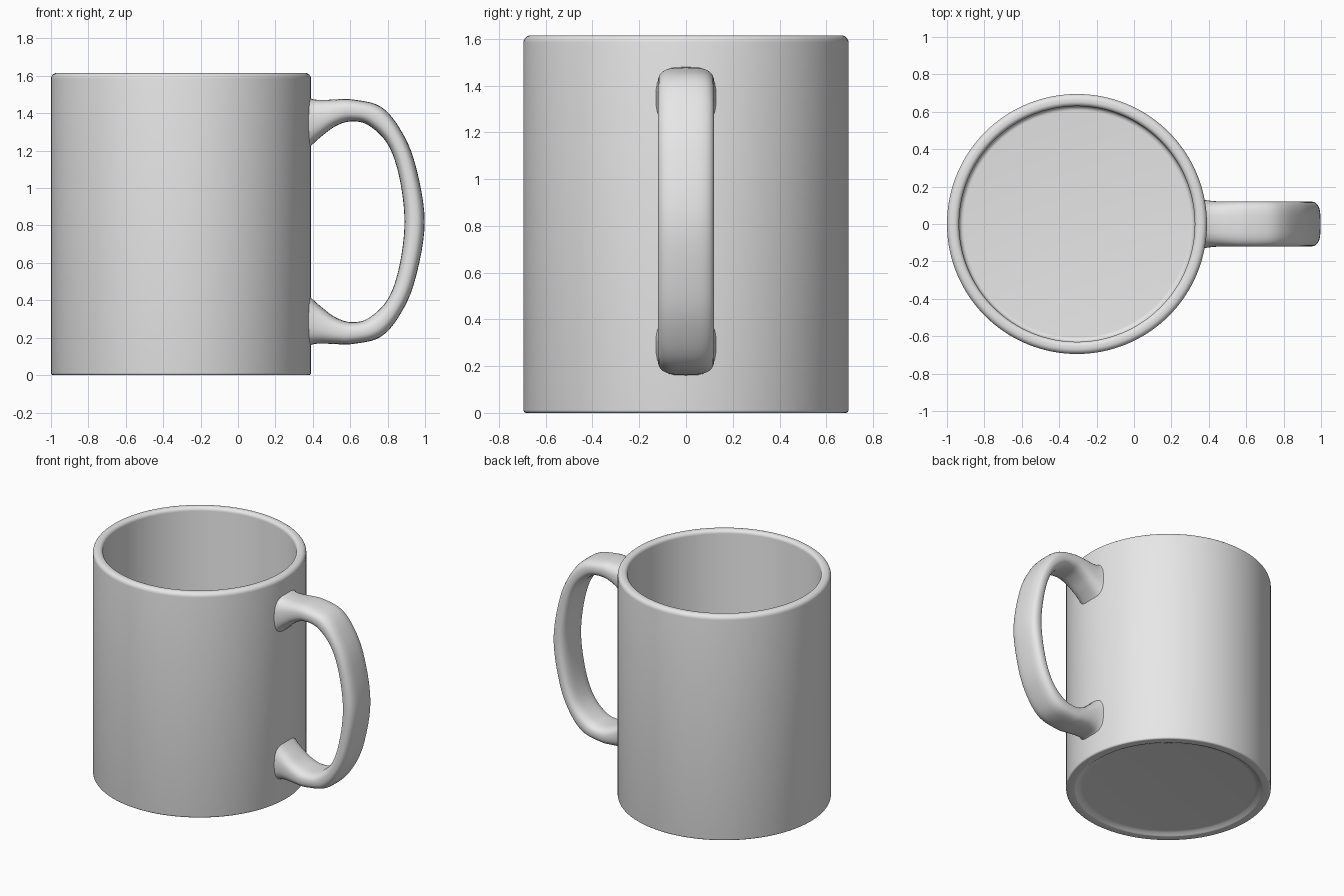
import bpy, bmesh, math

if "Cube" in bpy.data.objects:
    bpy.data.objects.remove(bpy.data.objects["Cube"])

CX, R, H, MID = -0.305, 0.695, 1.615, 0.82

grey = bpy.data.materials.new("light grey ceramic")
grey.diffuse_color = (0.8, 0.8, 0.8, 1)
grey.use_nodes = True
grey.node_tree.nodes["Principled BSDF"].inputs["Base Color"].default_value = grey.diffuse_color


def finish(name, bm, angle):
    bmesh.ops.recalc_face_normals(bm, faces=bm.faces[:])
    mesh = bpy.data.meshes.new(name)
    bm.to_mesh(mesh)
    bm.free()
    mesh.materials.append(grey)
    ob = bpy.data.objects.new(name, mesh)
    bpy.context.collection.objects.link(ob)
    bpy.ops.object.select_all(action='DESELECT')
    bpy.context.view_layer.objects.active = ob
    ob.select_set(True)
    bpy.ops.object.shade_smooth_by_angle(angle=math.radians(angle))
    return ob


def skin(bm, rings):
    n = len(rings[0])
    for a, b in zip(rings, rings[1:]):
        for i in range(n):
            j = (i + 1) % n
            bm.faces.new((a[i], a[j], b[j], b[i]))
    bm.faces.new(rings[0][::-1])
    bm.faces.new(rings[-1])


def arc(r, z, rad, a0, a1, n=6):
    return [(r + rad * math.cos(math.radians(a0 + (a1 - a0) * i / n)),
             z + rad * math.sin(math.radians(a0 + (a1 - a0) * i / n))) for i in range(n + 1)]


# Cup: recessed base, straight wall, rounded rim, inside wall and floor
profile = [(0.585, 0.02), (0.61, 0.018), (0.625, 0.006)]
profile += arc(0.64, 0.01, 0.01, 230, 270, 3)
profile += arc(R - 0.012, 0.012, 0.012, 270, 360, 4)
profile += arc(R - 0.03, H - 0.03, 0.03, 0, 90)
profile += arc(0.655, H - 0.025, 0.025, 90, 180)
profile += arc(0.605, 0.095, 0.025, 0, -90)
bm = bmesh.new()
SEG = 128
rings = [[bm.verts.new((CX + r * math.cos(math.tau * i / SEG), r * math.sin(math.tau * i / SEG), z))
          for i in range(SEG)] for r, z in profile]
skin(bm, rings)
finish("cup", bm, 40)

# Handle: outer and inner outline points (x, z above middle) with half width, upper half
upper = [((0.35, 0.685), (0.35, 0.36), 0.135),
         ((0.395, 0.657), (0.395, 0.41), 0.126),
         ((0.45, 0.651), (0.45, 0.459), 0.121),
         ((0.52, 0.654), (0.52, 0.51), 0.12),
         ((0.61, 0.654), (0.60, 0.536), 0.12),
         ((0.76, 0.617), (0.695, 0.517), 0.12),
         ((0.866, 0.497), (0.80, 0.415), 0.12),
         ((0.947, 0.310), (0.862, 0.240), 0.12)]
centre = [((0.998, 0.0), (0.890, 0.0), 0.12)]
lower = [((o[0], -o[1]), (i[0], -i[1]), w) for o, i, w in reversed(upper)]
stations = [(*o, *i, w) for o, i, w in upper + centre + lower]


def spline(p, steps=6):
    # Catmull-Rom through the stations
    q = [p[0]] + p + [p[-1]]
    out = []
    for k in range(1, len(q) - 2):
        for s in range(steps):
            t = s / steps
            out.append([0.5 * (2 * b + (c - a) * t + (2 * a - 5 * b + 4 * c - d) * t * t
                               + (3 * b - a - 3 * c + d) * t ** 3)
                        for a, b, c, d in zip(q[k - 1], q[k], q[k + 1], q[k + 2])])
    return out + [list(p[-1])]


def power(v, e):
    return math.copysign(abs(v) ** e, v)


bm = bmesh.new()
rings = []
for ox, oz, ix, iz, w in spline(stations):
    ring = []
    for k in range(32):
        a = math.tau * k / 32
        u = power(math.cos(a), 0.8)
        v = power(math.sin(a), 0.6)
        ring.append(bm.verts.new(((ox + ix) / 2 + (ox - ix) / 2 * u, w * v,
                                  MID + (oz + iz) / 2 + (oz - iz) / 2 * u)))
    rings.append(ring)
skin(bm, rings)
finish("handle", bm, 60)
